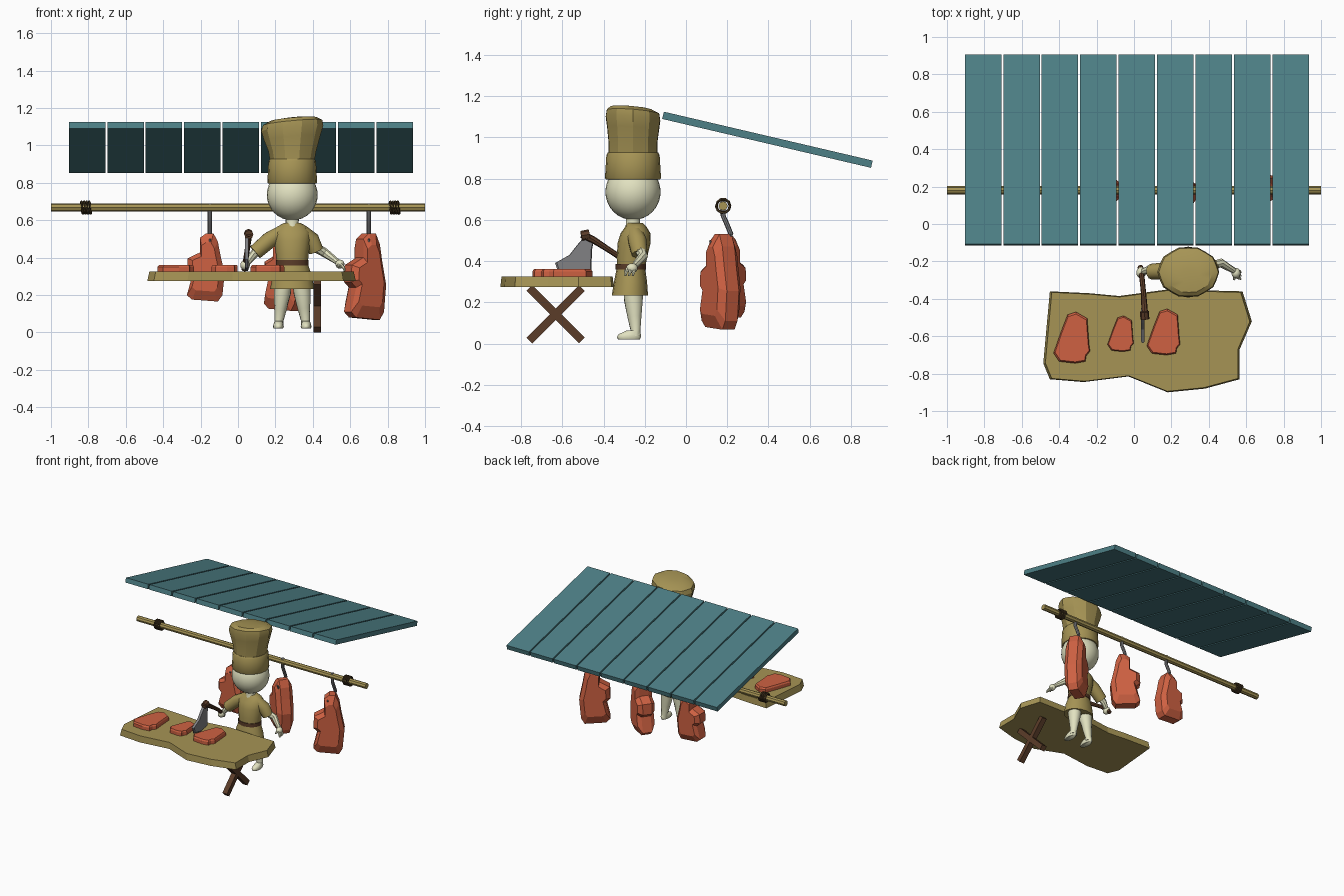
import bpy, bmesh, math
from math import sin, cos, pi, radians
from mathutils import Vector, Matrix

if "Cube" in bpy.data.objects:
    bpy.data.objects.remove(bpy.data.objects["Cube"])


def material(name, r, g, b):
    m = bpy.data.materials.new(name)
    m.use_nodes = True
    m.diffuse_color = (r, g, b, 1)
    m.node_tree.nodes["Principled BSDF"].inputs["Base Color"].default_value = (r, g, b, 1)
    return m


TEAL = material("teal_boards", .075, .215, .24)
OLIVE = material("olive_cloth_and_wood", .38, .295, .09)
SKIN = material("pale_skin", .76, .76, .53)
MEAT = material("raw_meat", .62, .12, .055)
BROWN = material("brown_wood", .105, .046, .022)
ROPE = material("dark_rope", .06, .036, .014)
STEEL = material("grey_steel", .22, .22, .23)


def finish(name, bm, mat, smooth=0):
    """Turn a bmesh into a named, coloured object."""
    bmesh.ops.recalc_face_normals(bm, faces=bm.faces)
    mesh = bpy.data.meshes.new(name)
    bm.to_mesh(mesh)
    bm.free()
    mesh.materials.append(mat)
    ob = bpy.data.objects.new(name, mesh)
    bpy.context.scene.collection.objects.link(ob)
    if smooth:
        bpy.ops.object.select_all(action='DESELECT')
        ob.select_set(True)
        bpy.context.view_layer.objects.active = ob
        bpy.ops.object.shade_smooth_by_angle(angle=radians(smooth))
    return ob


def skin_rings(bm, rings):
    """Bridge equal rings of points and cap both ends."""
    loops = [[bm.verts.new(p) for p in ring] for ring in rings]
    n = len(loops[0])
    for a, b in zip(loops, loops[1:]):
        for i in range(n):
            j = (i + 1) % n
            bm.faces.new((a[i], a[j], b[j], b[i]))
    bm.faces.new(loops[0])
    bm.faces.new(loops[-1])


def stack(name, center, rings, mat, n=16, smooth=40, pleat=0.0):
    """Upright loft of horizontal ellipses; each ring is (z, rx, ry, dx, dy)."""
    bm = bmesh.new()
    out = []
    for z, rx, ry, *shift in rings:
        dx, dy = shift or (0, 0)
        ring = []
        for i in range(n):
            k = 1 + pleat * (-1) ** i
            a = 2 * pi * i / n
            ring.append((center[0] + dx + rx * k * cos(a), center[1] + dy + ry * k * sin(a), z))
        out.append(ring)
    skin_rings(bm, out)
    return finish(name, bm, mat, smooth)


def tube(name, path, mat, n=8, smooth=40):
    """Round tube along points (x, y, z, radius)."""
    pts = [Vector(p[:3]) for p in path]
    bm = bmesh.new()
    rings = []
    for i, p in enumerate(pts):
        t = pts[min(i + 1, len(pts) - 1)] - pts[max(i - 1, 0)]
        q = t.to_track_quat('Z', 'Y')
        r = path[i][3]
        rings.append([p + q @ Vector((r * cos(2 * pi * k / n), r * sin(2 * pi * k / n), 0)) for k in range(n)])
    skin_rings(bm, rings)
    return finish(name, bm, mat, smooth)


def slab(name, outline, layers, mat, place=Matrix()):
    """Outline stacked in layers (height, scale), then placed by a matrix."""
    c = sum((Vector(p) for p in outline), Vector((0, 0))) / len(outline)
    bm = bmesh.new()
    skin_rings(bm, [[place @ (c + (Vector(p) - c) * s).to_3d() + place.to_3x3() @ Vector((0, 0, h))
                     for p in outline] for h, s in layers])
    return finish(name, bm, mat)


def box(name, size, place, mat):
    bm = bmesh.new()
    bmesh.ops.create_cube(bm, size=1, matrix=place @ Matrix.Diagonal((*size, 1)))
    return finish(name, bm, mat)


def ball(name, center, radii, mat, u=24, v=16):
    bm = bmesh.new()
    bmesh.ops.create_uvsphere(bm, u_segments=u, v_segments=v, radius=1,
                              matrix=Matrix.Translation(center) @ Matrix.Diagonal((*radii, 1)))
    return finish(name, bm, mat, 60)


# Sloping roof of nine boards
for i in range(9):
    place = Matrix.Translation((-.807 + .2056 * i, .395, .988)) @ Matrix.Rotation(-.23, 4, 'X')
    box(f"roof_board_{i + 1}", (.195, 1.04, .036), place, TEAL)

# Hanging pole with rope wraps
tube("hanging_pole", [(-1, .18, .667, .022), (1, .18, .667, .022)], OLIVE, 8, 0)
for side, x in (("right", -.84), ("left", .81)):
    coil = [(x + .055 * k / 40, .18 + .033 * cos(k * .63), .667 + .033 * sin(k * .63), .007) for k in range(41)]
    tube(f"rope_wrap_{side}", coil, ROPE, 5)

# Hanging meat on hooks
carcass = [(-.02, .53), (-.056, .5), (-.056, .4), (-.125, .36), (-.13, .27), (-.1, .24), (-.13, .11), (-.1, .08),
           (.045, .067), (.07, .11), (.083, .255), (.06, .375), (.045, .47), (.02, .53)]
hook = [(.18, .69), (.18, .62), (.2, .575), (.218, .53), (.215, .48), (.18, .455), (.135, .465), (.115, .5)]
for label, x, turn, wide, low in (("right", -.15, 0, .95, .165), ("middle", .265, -35, 1, .115), ("left", .7, 33, 1.05, .067)):
    tall = (.53 - low) / (.53 - .067)
    shape = [(px * wide, .53 + (pz - .53) * tall) for px, pz in carcass]
    place = (Matrix.Translation((x, .18, 0)) @ Matrix.Rotation(radians(turn), 4, 'Z')
             @ Matrix.Rotation(pi / 2, 4, 'X'))
    slab(f"hanging_meat_{label}", shape, [(-.065, .72), (-.035, 1), (.035, 1), (.065, .72)], MEAT, place)
    tube(f"meat_hook_{label}", [(x, y, z, .012 if z != .5 else .004) for y, z in hook], STEEL, 8)

# Table: rough plank top on crossed legs
top = [(-.45, -.36), (-.24, -.37), (-.08, -.385), (.18, -.35), (.58, -.36), (.63, -.52), (.565, -.67), (.565, -.83),
       (.38, -.88), (.18, -.9), (-.03, -.815), (-.27, -.845), (-.45, -.83), (-.485, -.745)]
slab("table_top", top, [(.275, 1), (.325, .98)], OLIVE)
for s in (-1, 1):
    place = Matrix.Translation((.425, -.632, .142)) @ Matrix.Rotation(s * radians(45), 4, 'X')
    box(f"crossed_leg_{'front' if s < 0 else 'back'}", (.04, .36, .04), place, BROWN)

# Cuts of meat on the table
cut = [(.02, .135), (.08, .1), (.09, -.04), (.095, -.075), (.075, -.1), (.07, -.13), (.015, -.14), (-.07, -.13),
       (-.1, -.085), (-.06, .03), (-.025, .12)]
for i, (x, y, sx, sy) in enumerate(((-.33, -.605, 1, 1), (-.07, -.585, .72, .7), (.16, -.575, .92, .9))):
    slab(f"meat_cut_{i + 1}", [(x + px * sx, y + py * sy) for px, py in cut],
         [(.325, 1), (.35, 1), (.361, .93)], MEAT)

# Cleaver: local outline is (y, z), thickness runs along x
blade = [(-.48, .535), (-.5, .51), (-.53, .475), (-.565, .43), (-.635, .39), (-.62, .345), (-.54, .328), (-.46, .345),
         (-.455, .46), (-.445, .505)]
yz_plane = Matrix(((0, 0, 1, .047), (1, 0, 0, 0), (0, 1, 0, 0), (0, 0, 0, 1)))
slab("cleaver_blade", blade, [(-.01, .93), (-.004, 1), (.004, 1), (.01, .93)], STEEL, yz_plane)
tube("cleaver_handle", [(.058, -.505, .53, .018), (.056, -.45, .503, .017), (.052, -.38, .458, .014),
                        (.045, -.31, .412, .014), (.038, -.25, .36, .015), (.034, -.23, .335, .015)], BROWN)
tube("cleaver_socket", [(.058, -.508, .522, .024), (.056, -.468, .53, .024)], BROWN, 8)

# Cook: head, neck and tall hat
CX, CY = .29, -.257
ball("head", (CX, CY, .735), (.136, .134, .136), SKIN)
stack("neck", (CX, CY), [(.55, .042, .042), (.58, .034, .034), (.62, .036, .036)], SKIN)
stack("hat_band", (CX, CY), [(.795, .128, .13), (.803, .133, .136), (.915, .127, .129), (.926, .12, .122)], OLIVE, 20)
crown = stack("hat_crown", (CX, CY),
              [(.915, .116, .12), (.97, .126, .12), (1.04, .148, .128), (1.09, .163, .135), (1.122, .156, .13, .002, 0),
               (1.14, .12, .1, .005, -.01), (1.146, .05, .04, .01, -.02)], OLIVE, 20, 25, .018)
for v in crown.data.vertices:
    if v.co.z > 1.0:
        v.co.z += .09 * (v.co.x - CX) - .08 * (v.co.y - CY)

# Cook: tunic with belt
stack("tunic_body", (CX, CY),
      [(.36, .082, .068, 0, -.01), (.42, .088, .074, 0, -.005), (.49, .098, .08, 0, .006), (.535, .1, .072, 0, .012),
       (.565, .08, .052, 0, .014), (.585, .045, .038, 0, .008)], OLIVE)
stack("tunic_skirt", (CX, CY),
      [(.232, .118, .088, 0, -.015), (.3, .106, .08, 0, -.012), (.37, .082, .068, 0, -.01)], OLIVE)
stack("belt", (CX, CY), [(.358, .088, .074, 0, -.01), (.386, .088, .074, 0, -.01)], BROWN)

# Cook: sleeves, arms and hands
tube("sleeve_right", [(.24, -.25, .54, .038), (.17, -.25, .495, .046), (.092, -.255, .428, .042)], OLIVE, 10)
tube("sleeve_left", [(.34, -.25, .54, .038), (.39, -.235, .495, .046), (.418, -.225, .435, .04)], OLIVE, 10)
tube("arm_right", [(.12, -.255, .455, .027), (.078, -.245, .41, .022), (.045, -.255, .368, .016)], SKIN)
tube("arm_left", [(.405, -.23, .46, .028), (.465, -.208, .425, .024), (.535, -.25, .375, .016)], SKIN)
ball("hand_right", (.038, -.26, .36), (.026, .03, .028), SKIN, 12, 8)
ball("hand_left", (.545, -.262, .365), (.024, .028, .024), SKIN, 12, 8)
for i in range(3):
    y = -.285 + .018 * i
    tube(f"finger_left_{i + 1}", [(.55, y, .362, .009), (.566, y - .005, .345, .008), (.57, y - .01, .328, .005)], SKIN, 6)
tube("thumb_left", [(.54, -.275, .365, .009), (.535, -.298, .35, .006)], SKIN, 6)

# Cook: legs and feet
for side, s in (("right", -1), ("left", 1)):
    tube(f"leg_{side}", [(CX + s * .048, -.255, .29, .05), (CX + s * .053, -.255, .21, .046),
                         (CX + s * .062, -.25, .13, .034), (CX + s * .07, -.245, .065, .024),
                         (CX + s * .072, -.245, .035, .026)], SKIN, 12)
    stack(f"foot_{side}", (CX + s * .074, -.277),
          [(.02, .024, .054), (.03, .029, .06), (.045, .026, .055, 0, .004), (.062, .02, .034, 0, .02)], SKIN, 14, 60)
